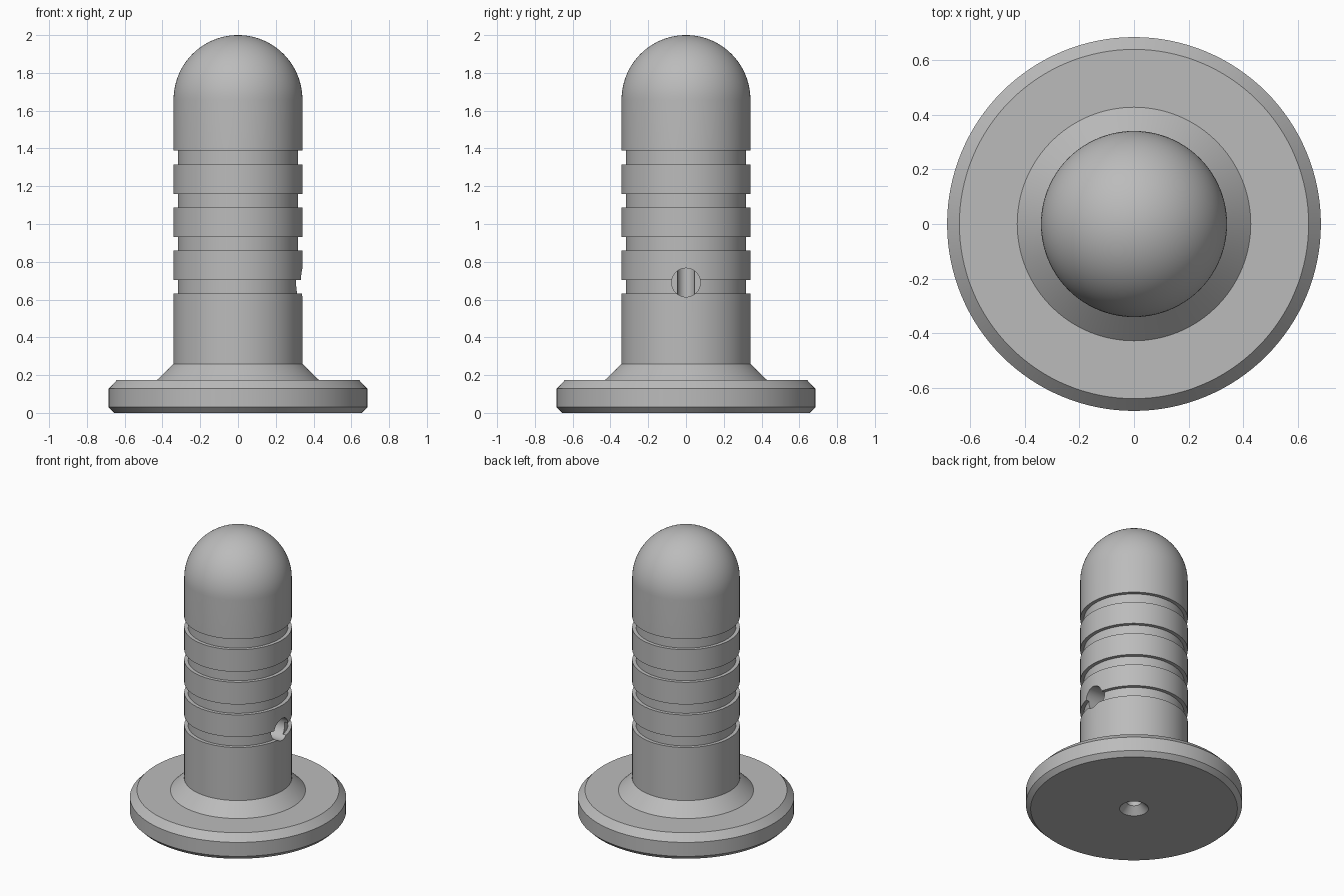
import bpy, bmesh, math
from mathutils import Matrix, Vector

cube = bpy.data.objects.get("Cube")
if cube:
    bpy.data.objects.remove(cube, do_unlink=True)

SEGMENTS = 128
BODY_R = 0.341
GROOVE_R = 0.317
BORE_R = 0.045

# One plain grey metal
grey = bpy.data.materials.new("plain grey")
grey.use_nodes = True
colour = (0.5, 0.5, 0.5, 1)
grey.diffuse_color = colour
grey.node_tree.nodes["Principled BSDF"].inputs["Base Color"].default_value = colour


def add_object(name, bm):
    bmesh.ops.recalc_face_normals(bm, faces=bm.faces)
    mesh = bpy.data.meshes.new(name)
    bm.to_mesh(mesh)
    bm.free()
    mesh.materials.append(grey)
    obj = bpy.data.objects.new(name, mesh)
    bpy.context.collection.objects.link(obj)
    return obj


def lathe(name, profile):
    bm = bmesh.new()
    verts = [bm.verts.new((r, 0, z)) for r, z in profile]
    edges = [bm.edges.new(pair) for pair in zip(verts, verts[1:])]
    bmesh.ops.spin(bm, geom=verts + edges, cent=(0, 0, 0), axis=(0, 0, 1),
                   angle=math.tau, steps=SEGMENTS, use_merge=True)
    bmesh.ops.remove_doubles(bm, verts=bm.verts, dist=1e-5)
    return add_object(name, bm)


# Inner bore with countersunk mouth, then the chamfered flange and its collar
profile = [(0, 0.8), (BORE_R, 0.8), (BORE_R, 0.047), (0.092, 0),
           (0.655, 0), (0.685, 0.03), (0.685, 0.128), (0.64, 0.175),
           (0.428, 0.175), (BODY_R, 0.26)]

# Four evenly spaced ring grooves up the shank
for i in range(4):
    low = 0.631 + i * 0.228
    high = low + 0.073
    profile += [(BODY_R, low), (GROOVE_R, low), (GROOVE_R, high), (BODY_R, high)]

# Round dome
DOME_STEPS = 24
for i in range(DOME_STEPS):
    a = math.pi / 2 * i / DOME_STEPS
    profile.append((BODY_R * math.cos(a), 2 - BODY_R + BODY_R * math.sin(a)))
profile.append((0, 2))

pin = lathe("flanged_pin", profile)

# Side port drilled from the left as far as the centre line
bm = bmesh.new()
bmesh.ops.create_cone(bm, cap_ends=True, segments=64, radius1=0.076, radius2=0.076,
                      depth=0.5, matrix=Matrix.Translation(Vector((0.25, 0, 0.69)))
                      @ Matrix.Rotation(math.pi / 2, 4, "Y"))
cutter = add_object("side_port_cutter", bm)
cutter.hide_render = True

cut = pin.modifiers.new("side port", "BOOLEAN")
cut.operation = "DIFFERENCE"
cut.solver = "EXACT"
cut.object = cutter

# Fix the cut in place and smooth the round faces
bpy.ops.object.select_all(action="DESELECT")
pin.select_set(True)
bpy.context.view_layer.objects.active = pin
bpy.ops.object.modifier_apply(modifier=cut.name)
bpy.data.objects.remove(cutter, do_unlink=True)
bpy.ops.object.shade_smooth_by_angle(angle=math.radians(30))
